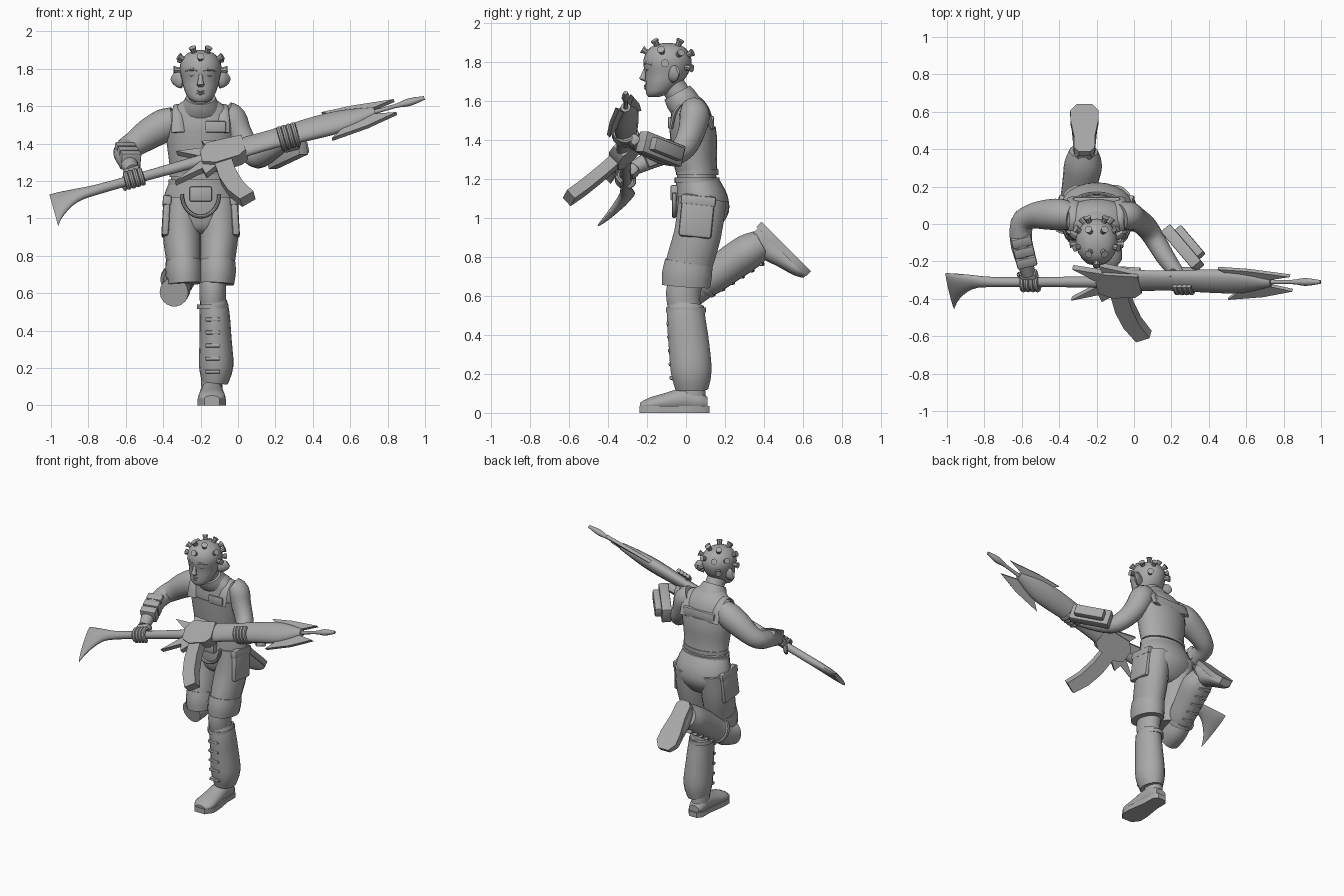
import bpy, bmesh, math
from mathutils import Matrix, Vector

if "Cube" in bpy.data.objects:
    bpy.data.objects.remove(bpy.data.objects["Cube"], do_unlink=True)

grey = bpy.data.materials.new("plain grey")
grey.use_nodes = True
grey.diffuse_color = (.4, .4, .4, 1)
for node in grey.node_tree.nodes:
    if node.type == "BSDF_PRINCIPLED":
        node.inputs["Base Color"].default_value = (.4, .4, .4, 1)

WORLD = Matrix.Identity(4)
parts = []


def finish(name, bm, matrix):
    bmesh.ops.recalc_face_normals(bm, faces=bm.faces[:])
    mesh = bpy.data.meshes.new(name)
    bm.to_mesh(mesh)
    bm.free()
    mesh.materials.append(grey)
    obj = bpy.data.objects.new(name, mesh)
    obj.matrix_world = matrix
    bpy.context.scene.collection.objects.link(obj)
    parts.append(obj)


def spline(a, b, c, d, t):
    return (b * 2 + (c - a) * t + (a * 2 - b * 5 + c * 4 - d) * t ** 2
            + (b * 3 - a - c * 3 + d) * t ** 3) / 2


def tube(name, rings, ref=(1, 0, 0), axis=None, matrix=WORLD, sides=18, steps=3):
    """Skin oval rings (x, y, z, radius along ref, radius across ref)."""
    path, last = [], len(rings) - 1
    for i in range(last):
        quad = [rings[max(0, i - 1)], rings[i], rings[i + 1], rings[min(last, i + 2)]]
        for s in range(steps):
            path.append([spline(*v, s / steps) for v in zip(*quad)])
    path.append(rings[last])
    bm, loops = bmesh.new(), []
    for i, ring in enumerate(path):
        ahead, behind = path[min(i + 1, len(path) - 1)], path[max(i - 1, 0)]
        along = Vector(axis or Vector(ahead[:3]) - Vector(behind[:3])).normalized()
        side = Vector(ref)
        side = (side - along * side.dot(along)).normalized()
        across = along.cross(side)
        loop = []
        for k in range(sides):
            t = math.tau * k / sides
            loop.append(bm.verts.new(Vector(ring[:3]) + side * max(ring[3], .003) * math.cos(t)
                                     + across * max(ring[4], .003) * math.sin(t)))
        loops.append(loop)
    for low, high in zip(loops, loops[1:]):
        for k in range(sides):
            j = (k + 1) % sides
            bm.faces.new((low[k], low[j], high[j], high[k]))
    bm.faces.new(loops[0])
    bm.faces.new(loops[-1])
    finish(name, bm, matrix)


def plate(name, outline, thick, matrix=WORLD, z=0):
    """Extrude a flat outline evenly about height z."""
    bm = bmesh.new()
    low, high = [[bm.verts.new((x, y, z + s * thick / 2)) for x, y in outline] for s in (-1, 1)]
    bm.faces.new(low)
    bm.faces.new(high)
    for k in range(len(low)):
        j = (k + 1) % len(low)
        bm.faces.new((low[k], low[j], high[j], high[k]))
    finish(name, bm, matrix)


def box(name, centre, size, matrix=WORLD, bevel=.01):
    bm = bmesh.new()
    bmesh.ops.create_cube(bm, size=1, matrix=Matrix.Translation(centre) @ Matrix.Diagonal((*size, 1)))
    bmesh.ops.bevel(bm, geom=bm.edges[:], offset=bevel, segments=2, affect="EDGES", profile=.5)
    finish(name, bm, matrix)


def frame(origin, x, y):
    x = Vector(x).normalized()
    y = Vector(y)
    y = (y - x * y.dot(x)).normalized()
    rot = Matrix((x, y, x.cross(y))).transposed().to_4x4()
    return Matrix.Translation(origin) @ rot


def turned(origin, pitch, yaw=0, scale=(1, 1, 1)):
    return (Matrix.Translation(origin) @ Matrix.Rotation(math.radians(yaw), 4, "Z")
            @ Matrix.Rotation(math.radians(pitch), 4, "X") @ Matrix.Diagonal((*scale, 1)))


UP = (0, 0, 1)
MID = -.2  # centre line of the figure

# Head and face
tube("head", [(MID, -.168, 1.622, .03, .025), (MID, -.143, 1.642, .064, .062), (MID, -.118, 1.69, .088, .09),
              (MID, -.1, 1.74, .1, .11), (MID, -.095, 1.8, .112, .124), (MID, -.095, 1.85, .1, .11),
              (MID, -.095, 1.885, .065, .075), (MID, -.095, 1.9, .015, .015)], axis=UP, sides=24)
tube("nose", [(MID, -.208, 1.77, .01, .008), (MID, -.218, 1.735, .014, .014),
              (MID, -.222, 1.715, .02, .018), (MID, -.205, 1.703, .012, .01)], axis=UP, sides=10)
for z in (1.668, 1.68):
    tube("lip", [(MID - .03, -.194, z, .004, .004), (MID, -.207, z, .008, .009),
                 (MID + .03, -.194, z, .004, .004)], ref=UP, sides=8)
for s, side in ((-1, "right"), (1, "left")):
    tube(side + "_brow", [(MID + s * .015, -.211, 1.79, .007, .008), (MID + s * .045, -.203, 1.797, .009, .01),
                          (MID + s * .08, -.175, 1.788, .006, .006)], ref=UP, sides=8)
    tube(side + "_eye", [(MID + s * .024, -.2, 1.763, .004, .004), (MID + s * .043, -.196, 1.764, .01, .01),
                         (MID + s * .064, -.183, 1.763, .004, .004)], ref=UP, sides=8)
    tube(side + "_ear", [(MID + s * .09, -.07, 1.732, .04, .022), (MID + s * .115, -.062, 1.742, .042, .022),
                         (MID + s * .135, -.05, 1.752, .036, .016), (MID + s * .15, -.042, 1.762, .022, .008)],
         ref=UP, sides=12)

# Flared studs over the scalp: heading and elevation
studs = [(0, 32)] + [(s * a, e) for s in (-1, 1) for a, e in
                     ((35, 58), (145, 58), (75, 32), (85, 2), (120, 25), (158, 25), (145, -8))]
for heading, elevation in studs:
    h, e = math.radians(heading), math.radians(elevation)
    out = Vector((math.sin(h) * math.cos(e), -math.cos(h) * math.cos(e), math.sin(e)))
    base = Vector((MID, -.095, 1.79)) + Vector((out.x * .11, out.y * .12, out.z * .112))
    tube("head_stud", [(*(base + out * d), r, r) for d, r in ((-.012, .015), (.015, .015), (.034, .021))],
         ref=(.3, .5, .8), sides=8, steps=1)

# Neck, torso, vest and belt
tube("neck", [(MID, .01, 1.55, .08, .075), (MID, -.03, 1.62, .066, .066), (MID, -.08, 1.7, .064, .064)])
tube("collar", [(MID, .0, 1.575, .115, .085), (MID, -.025, 1.61, .098, .084), (MID, -.045, 1.645, .08, .076)])
tube("torso", [(MID, .06, 1.16, .17, .11), (MID, .055, 1.22, .158, .1), (MID, .045, 1.3, .16, .105),
               (MID, .04, 1.4, .175, .113), (MID, .03, 1.48, .187, .112), (MID, .025, 1.55, .18, .1),
               (MID, .01, 1.6, .13, .085), (MID, -.01, 1.64, .075, .06)], axis=UP, sides=24)
tube("vest", [(MID, .055, 1.235, .163, .107), (MID, .045, 1.3, .168, .113),
              (MID, .04, 1.4, .181, .12), (MID, .033, 1.47, .188, .119)], axis=UP, sides=24)
for name, z, r in (("belt", 1.195, .172), ("vest_hem", 1.235, .166)):
    tube(name, [(MID, .057, z - .014, r, r - .057), (MID, .057, z + .014, r, r - .057)], axis=UP, sides=24)
for s, side in ((-1, "right"), (1, "left")):
    tube(side + "_shoulder_strap", [(MID + s * .12, -.076, 1.46, .035, .01), (MID + s * .125, -.05, 1.555, .028, .01),
                                    (MID + s * .12, .02, 1.602, .026, .01), (MID + s * .125, .1, 1.555, .028, .01),
                                    (MID + s * .12, .138, 1.46, .035, .01)], sides=10)
box("back_panel", (MID, .13, 1.49), (.25, .03, .07))
box("chest_pocket", (MID + .08, -.084, 1.49), (.11, .016, .06), bevel=.006)
box("belt_pouch", (MID, -.055, 1.13), (.12, .05, .08))
tube("hanging_loop", [(MID + .1 * math.cos(a), -.06, 1.13 + .12 * math.sin(a), .012, .01)
                      for a in [math.pi * (1 + k / 8) for k in range(9)]], ref=(0, 1, 0), sides=8)

# Shorts with cuffs and cargo pockets
tube("shorts_seat", [(MID, .06, 1.2, .165, .11), (MID, .08, 1.12, .195, .132), (MID, .085, 1.03, .198, .135),
                     (MID, .07, .95, .15, .1), (MID, .065, .92, .08, .06)], axis=UP, sides=24)
for s, side in ((-1, "right"), (1, "left")):
    x = MID + s * .1
    tube(side + "_shorts_leg", [(x, .085, 1.1, .098, .125), (x, .06, .92, .102, .123), (x - s * .01, .015, .76, .092, .122),
                                (x - s * .015, .0, .66, .086, .12)])
    tube(side + "_cuff", [(x - s * .01, .015, .77, .097, .125), (x - s * .012, .005, .71, .1, .13),
                          (x - s * .015, .0, .65, .094, .126)])
    # pockets lean slightly outward toward the bottom
    side_panel = frame((x + s * .084, .055, 1.01), (0, 1, -.1), (-s * .06, 0, 1))
    box(side + "_cargo_pocket", (0, 0, 0), (.17, .22, .04), side_panel, .015)
    box(side + "_pocket_flap", (0, .08, 0), (.178, .05, .046), side_panel, .008)


# Knee, leg warmer and straps, hanging down from a joint
def lower_leg(side, matrix):
    tube(side + "_knee", [(0, .01, .16, .07, .09), (0, -.015, .06, .071, .09), (0, 0, -.05, .067, .08)], matrix=matrix)
    tube(side + "_leg_warmer", [(0, 0, .0, .076, .094), (.01, .0, -.06, .08, .1), (.015, .015, -.2, .086, .106),
                                (.018, .027, -.34, .092, .106), (.01, .03, -.43, .07, .085)], matrix=matrix)
    tube(side + "_warmer_rim", [(0, 0, -.035, .084, .104), (0, 0, -.01, .084, .104)], matrix=matrix)
    for k in range(5):
        box(side + "_shin_strap", (.0, -.086 + k * .004, -.09 - k * .07), (.08, .03, .02), matrix, .007)


lower_leg("left", turned((-.135, 0, .55), 0))
lower_leg("right", turned((-.325, .08, .665), 119, -8, (1.1, .87, .87)))


def boot(side, matrix):
    tube(side + "_boot", [(0, .11, .05, .04, .03), (0, .07, .06, .056, .055), (0, .0, .07, .06, .065),
                          (0, -.1, .055, .068, .05), (0, -.19, .042, .072, .036), (0, -.235, .035, .04, .018)],
         axis=(0, 1, 0), matrix=matrix)
    tube(side + "_ankle", [(0, .035, .05, .055, .07), (0, .03, .16, .058, .066)], matrix=matrix)
    half = [(.03, .12), (.055, .09), (.056, .0), (.075, -.12), (.076, -.19), (.04, -.24)]
    plate(side + "_sole", half + [(-x, y) for x, y in reversed(half)], .036, matrix, .018)


boot("left", turned((-.14, 0, 0), 0))
boot("right", turned((-.265, .473, .897), 135))

# Arms and forearm guards
tube("right_arm", [(-.33, .04, 1.53, .07, .07), (-.39, .05, 1.5, .088, .085), (-.47, .05, 1.455, .084, .08),
                   (-.55, .04, 1.4, .07, .066), (-.6, 0, 1.365, .062, .062), (-.6, -.12, 1.33, .056, .058),
                   (-.565, -.27, 1.255, .036, .036)], ref=UP)
tube("left_arm", [(-.07, .04, 1.56, .065, .07), (-.03, .045, 1.53, .076, .08), (.005, .03, 1.45, .066, .075),
                  (.06, -.01, 1.365, .06, .065), (.11, -.08, 1.325, .055, .058), (.17, -.18, 1.355, .05, .052),
                  (.25, -.29, 1.4, .036, .036)], ref=(1, 1, 0))
left_guard = frame((.26, -.13, 1.355), (.17, -.2, .08), UP)
box("left_forearm_guard", (0, 0, 0), (.27, .11, .065), left_guard, .006)
box("guard_mount", (0, 0, -.045), (.2, .07, .06), left_guard)
right_guard = frame((-.6, -.14, 1.33), (.04, -.17, -.07), UP)
for k in (-1, 0, 1):
    box("right_guard_plate", (k * .06, .005, -.01), (.055, .095, .11), right_guard)

# Rifle frame: x along the barrel, y toward the magazine
gun = frame((0, -.31, 1.365), (1, 0, .28), (.18, -.75, -.66))
EDGE = (0, 1, 0)
ALONG = (1, 0, 0)
tube("rifle_stock", [(-.1, 0, 0, .035, .03), (-.5, 0, 0, .027, .026), (-.78, 0, 0, .028, .026), (-.9, .0, 0, .046, .026),
                     (-.99, .03, 0, .09, .024), (-1.035, .065, 0, .13, .016)], EDGE, ALONG, gun)
tube("rifle_forestock", [(.0, -.01, 0, .07, .035), (.2, -.01, 0, .066, .036), (.45, -.005, 0, .076, .045),
                         (.6, 0, 0, .07, .04), (.76, 0, 0, .026, .024)], EDGE, ALONG, gun)
tube("rifle_muzzle", [(.7, 0, 0, .014, .014), (.87, 0, 0, .011, .011), (.95, 0, 0, .022, .02),
                      (1.035, 0, 0, .01, .01)], EDGE, ALONG, gun, sides=10)
plate("barbed_blade", [(.3, -.04), (.55, -.05), (.485, -.1), (.65, -.085), (.875, -.045), (.74, -.02),
                       (.74, .02), (.87, .06), (.7, .1), (.5, .12), (.58, .06), (.3, .04)], .022, gun)
plate("receiver", [(.04, -.07), (-.15, -.085), (-.2, -.03), (-.2, .05), (-.13, .085), (0, .08), (.04, .05)], .075, gun)
plate("receiver_spikes", [(0, -.075), (-.175, -.13), (-.15, -.07), (-.32, -.107), (-.22, -.03),
                          (-.22, .03), (-.37, .12), (-.21, .08), (-.2, .13), (-.12, .08), (0, .08)], .035, gun)
plate("magazine", [(-.14, .05), (-.135, .2), (-.11, .31), (-.06, .41), (.02, .38), (-.02, .28),
                   (-.04, .17), (-.045, .05)], .06, gun)


# Hands closed around the rifle
def hand(side, u, start, turn, reach):
    a = math.radians(start)
    y, z = math.cos(a) * reach, math.sin(a) * reach
    box(side + "_palm", (u, y * 1.15, z * 1.15), (.1, .06, .06), gun, .02)
    for k in range(4):
        arc = [a + turn * math.radians(40 * j) for j in range(6)]
        tube(side + "_finger", [(u + (k - 1.5) * .026, reach * math.cos(t), reach * math.sin(t), .014, .014)
                                for t in arc], ref=ALONG, matrix=gun, sides=8, steps=2)
    tube(side + "_thumb", [(u - .04, y, z, .016, .016), (u - .065, reach * math.cos(a - turn), reach * math.sin(a - turn), .014, .014),
                           (u - .06, reach * math.cos(a - turn * 2), reach * math.sin(a - turn * 2), .01, .01)],
         ref=ALONG, matrix=gun, sides=8)


hand("right", -.575, 180, 1, .042)
hand("left", .28, 90, -1, .058)

# Smooth shading with crisp edges
bpy.ops.object.select_all(action="DESELECT")
for obj in parts:
    obj.select_set(True)
bpy.context.view_layer.objects.active = parts[0]
bpy.ops.object.shade_smooth_by_angle(angle=math.radians(40))
